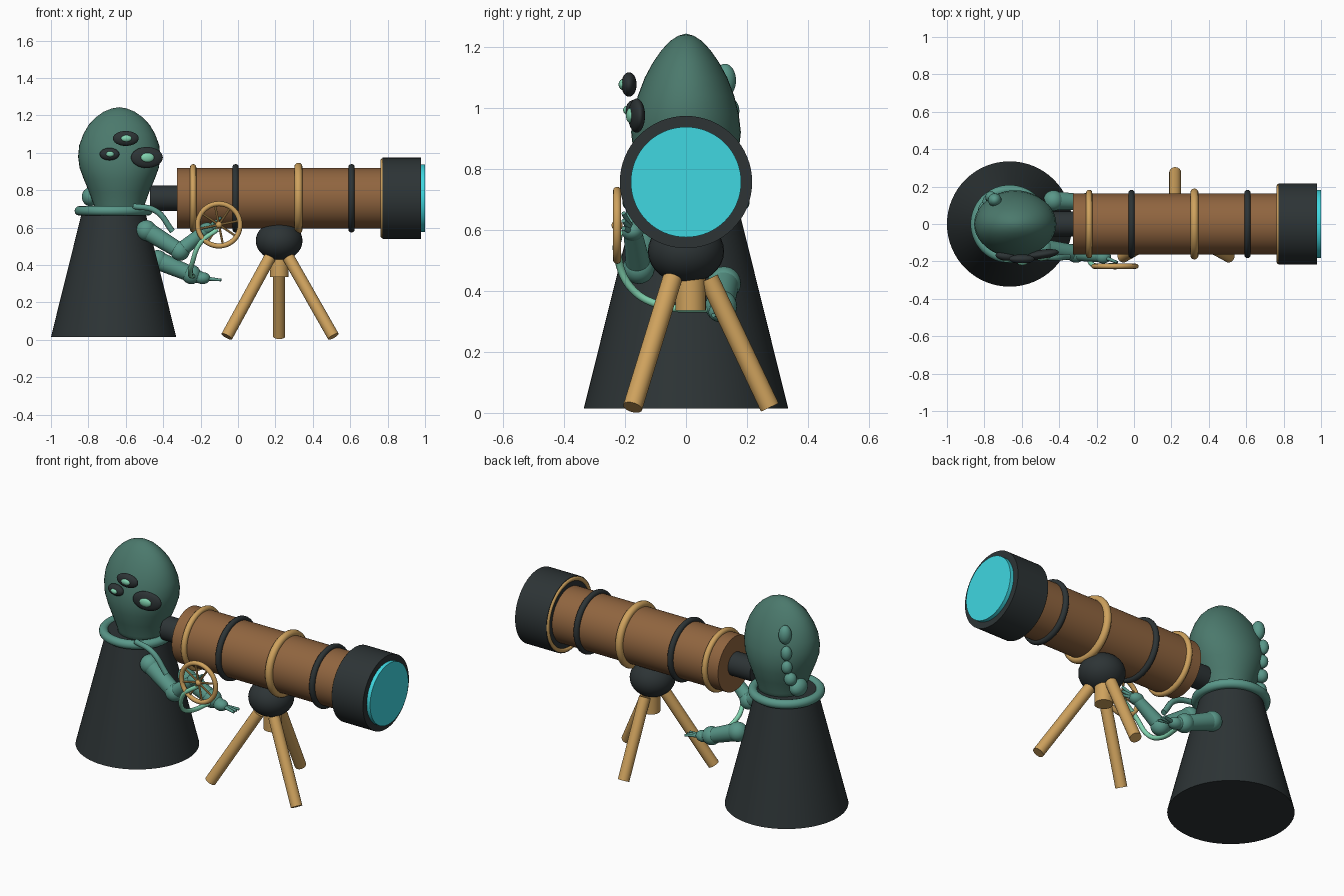
import bpy, bmesh, math
from mathutils import Vector

old = bpy.data.objects.get("Cube")
if old:
    bpy.data.objects.remove(old, do_unlink=True)


def material(name, r, g, b):
    m = bpy.data.materials.new(name)
    m.use_nodes = True
    m.diffuse_color = (r, g, b, 1)
    m.node_tree.nodes["Principled BSDF"].inputs["Base Color"].default_value = (r, g, b, 1)
    return m


CHARCOAL = material("charcoal", 0.026, 0.034, 0.036)
SKIN = material("deep green", 0.07, 0.19, 0.15)
LIMB = material("sea green", 0.10, 0.31, 0.25)
MINT = material("mint", 0.22, 0.65, 0.43)
WOOD = material("brown", 0.28, 0.13, 0.05)
GOLD = material("gold", 0.62, 0.36, 0.11)
GLASS = material("cyan glass", 0.05, 0.68, 0.75)


def finish(name, mat):
    ob = bpy.context.object
    ob.name = name
    ob.data.materials.append(mat)
    bpy.ops.object.shade_smooth_by_angle(angle=math.radians(35))
    return ob


def ball(name, mat, at, size, rot=(0, 0, 0)):
    bpy.ops.mesh.primitive_uv_sphere_add(segments=32, ring_count=16, radius=1, location=at, rotation=rot)
    bpy.context.object.scale = size
    return finish(name, mat)


def rod(name, mat, a, b, r1, r2=None, sides=32):
    a, b = Vector(a), Vector(b)
    bpy.ops.mesh.primitive_cone_add(vertices=sides, radius1=r1, radius2=r1 if r2 is None else r2,
                                    depth=(b - a).length, location=(a + b) / 2,
                                    rotation=(b - a).to_track_quat('Z', 'Y').to_euler())
    return finish(name, mat)


def ring(name, mat, at, major, minor, axis):
    bpy.ops.mesh.primitive_torus_add(major_segments=64, minor_segments=12, major_radius=major,
                                     minor_radius=minor, location=at,
                                     rotation=Vector(axis).to_track_quat('Z', 'Y').to_euler())
    return finish(name, mat)


def cord(name, mat, points, radius):
    cu = bpy.data.curves.new(name, 'CURVE')
    cu.dimensions = '3D'
    cu.bevel_depth = radius
    cu.bevel_resolution = 3
    cu.use_fill_caps = True
    sp = cu.splines.new('BEZIER')
    sp.bezier_points.add(len(points) - 1)
    for bp, p in zip(sp.bezier_points, points):
        bp.co = p
        bp.handle_left_type = bp.handle_right_type = 'AUTO'
    cu.materials.append(mat)
    ob = bpy.data.objects.new(name, cu)
    bpy.context.collection.objects.link(ob)
    return ob


# Robe and collar
RX = -0.665
rod("robe", CHARCOAL, (RX, 0, 0.015), (RX, 0, 0.70), 0.335, 0.165, 64)
ring("collar", LIMB, (RX, 0, 0.69), 0.183, 0.026, (0, 0, 1))

# Head: stacked oval sections (z, half width in x, half width in y)
HX = -0.635
sections = [(0.66, 0.13, 0.12), (0.72, 0.135, 0.13), (0.79, 0.16, 0.155), (0.86, 0.19, 0.173),
            (0.92, 0.212, 0.18), (0.98, 0.22, 0.173), (1.04, 0.214, 0.158), (1.10, 0.192, 0.135),
            (1.15, 0.163, 0.108), (1.19, 0.125, 0.08), (1.22, 0.083, 0.052), (1.237, 0.04, 0.025)]
bm = bmesh.new()
N = 40
loops = []
for z, rx, ry in sections:
    loops.append([bm.verts.new((HX + rx * math.cos(2 * math.pi * i / N),
                                ry * math.sin(2 * math.pi * i / N), z)) for i in range(N)])
for low, high in zip(loops, loops[1:]):
    for i in range(N):
        j = (i + 1) % N
        bm.faces.new((low[i], low[j], high[j], high[i]))
tip = bm.verts.new((HX, 0, 1.244))
for i in range(N):
    bm.faces.new((loops[-1][i], loops[-1][(i + 1) % N], tip))
bm.faces.new(loops[0][::-1])
for f in bm.faces:
    f.smooth = True
mesh = bpy.data.meshes.new("head")
bm.to_mesh(mesh)
bm.free()
mesh.materials.append(SKIN)
bpy.context.collection.objects.link(bpy.data.objects.new("head", mesh))

# Eyes: dark discs with mint pupils
for name, at, w, h, turn in (("upper_eye", (-0.60, -0.187, 1.077), 0.069, 0.040, 0),
                             ("right_eye", (-0.687, -0.172, 0.993), 0.053, 0.033, -0.12),
                             ("left_eye", (-0.487, -0.162, 0.975), 0.086, 0.056, 0.15)):
    x, y, z = at
    ball(name, CHARCOAL, at, (w, 0.025, h), (0, 0, turn))
    ball(name + "_pupil", MINT, (x + 0.003, y - 0.02, z), (w * 0.42, 0.014, h * 0.45), (0, 0, turn))

# Bumps down the back of the head
for at, size in (((-0.745, 0.128, 1.09), (0.036, 0.036, 0.055)), ((-0.765, 0.145, 0.99), (0.03, 0.03, 0.042)),
                 ((-0.765, 0.14, 0.905), (0.03, 0.03, 0.038)), ((-0.775, 0.12, 0.83), (0.035, 0.035, 0.038)),
                 ((-0.79, 0.065, 0.765), (0.045, 0.06, 0.05))):
    ball("back_bump", LIMB, at, size)


# Arms
def arm(side, shoulder, elbow, wrist, tips):
    rod(side + "_upper_arm", LIMB, shoulder, elbow, 0.05, 0.042)
    ball(side + "_shoulder", LIMB, shoulder, (0.055,) * 3)
    ball(side + "_elbow", LIMB, elbow, (0.052,) * 3)
    rod(side + "_forearm", LIMB, elbow, wrist, 0.042, 0.03)
    ball(side + "_hand", LIMB, wrist, (0.042, 0.036, 0.032))
    for t in tips:
        rod(side + "_finger", LIMB, wrist, t, 0.012, 0.007, 12)


arm("right", (-0.49, -0.13, 0.585), (-0.31, -0.155, 0.475), (-0.165, -0.175, 0.595),
    [(-0.09, -0.205, 0.63 + 0.025 * k) for k in (-1, 0, 1)])
arm("left", (-0.43, 0.125, 0.425), (-0.25, 0.115, 0.35), (-0.19, 0.11, 0.33),
    [(-0.09, 0.115 + 0.025 * k, 0.32) for k in (-1, 0, 1)])

# Loose cords
cord("collar_cord", LIMB, [(-0.56, -0.165, 0.715), (-0.44, -0.18, 0.69), (-0.35, -0.175, 0.58)], 0.016)
cord("mint_cord", MINT, [(-0.11, -0.22, 0.59), (-0.20, -0.225, 0.52), (-0.245, -0.18, 0.41),
                         (-0.255, -0.09, 0.355), (-0.24, 0.09, 0.34)], 0.013)

# Telescope along x
TZ = 0.757


def barrel(name, mat, x1, x2, r):
    return rod(name, mat, (x1, 0, TZ), (x2, 0, TZ), r, sides=64)


barrel("eyepiece", CHARCOAL, -0.47, -0.31, 0.068)
barrel("main_tube", WOOD, -0.325, 0.80, 0.162)
barrel("front_hood", CHARCOAL, 0.772, 0.978, 0.217)
barrel("lens", GLASS, 0.95, 1.0, 0.181)
ring("hood_trim", GOLD, (0.774, 0, TZ), 0.202, 0.012, (1, 0, 0))
for x, mat, major, minor in ((-0.24, GOLD, 0.166, 0.017), (-0.013, CHARCOAL, 0.166, 0.017),
                             (0.323, GOLD, 0.168, 0.022), (0.607, CHARCOAL, 0.166, 0.017)):
    ring("tube_band", mat, (x, 0, TZ), major, minor, (1, 0, 0))

# Steering wheel on the front side
WX, WY, WZ = -0.102, -0.226, 0.615
ring("wheel_rim", GOLD, (WX, WY, WZ), 0.113, 0.0135, (0, 1, 0))
for i in range(4):
    a = math.pi * i / 4 + 0.2
    dx, dz = 0.113 * math.cos(a), 0.113 * math.sin(a)
    rod("wheel_spokes", GOLD, (WX - dx, WY, WZ - dz), (WX + dx, WY, WZ + dz), 0.006, sides=10)
ball("wheel_hub", GOLD, (WX, WY, WZ), (0.018,) * 3)

# Mount and tripod
MX = 0.22
ball("mount_ball", CHARCOAL, (MX, 0, 0.53), (0.125, 0.125, 0.105))
rod("tripod_hub", GOLD, (MX, 0.015, 0.335), (MX, 0.015, 0.46), 0.05)
for name, top, foot in (("front_left_leg", (0.05, -0.045), (0.29, -0.175)),
                        ("front_right_leg", (-0.05, -0.045), (-0.28, -0.175)),
                        ("back_leg", (0, 0.075), (0, 0.275))):
    rod(name, GOLD, (MX + top[0], top[1], 0.44), (MX + foot[0], foot[1], 0.018), 0.032)
